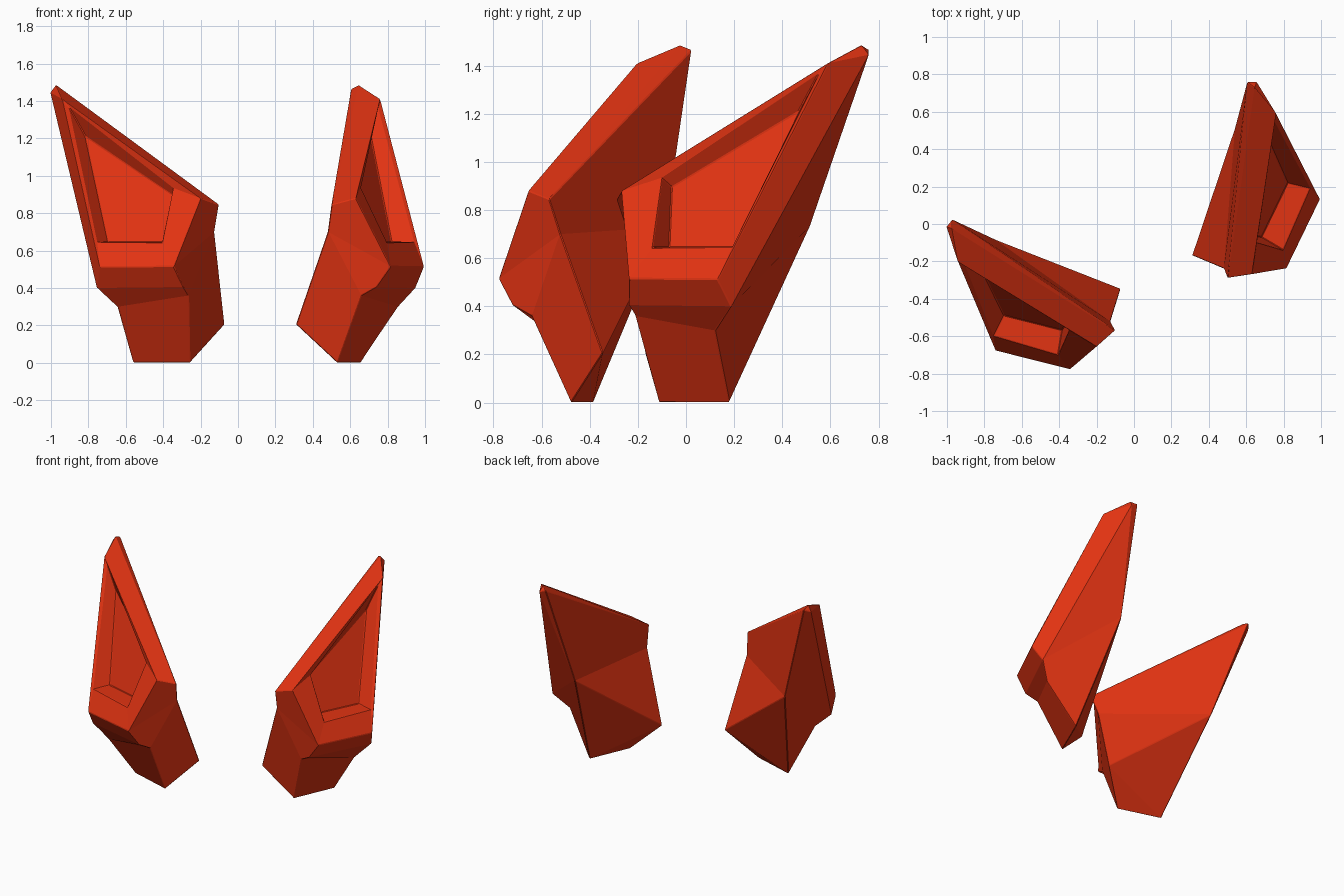
import bpy
import bmesh
from math import radians

if "Cube" in bpy.data.objects:
    bpy.data.objects.remove(bpy.data.objects["Cube"], do_unlink=True)

# Single glossy-red paint
red = bpy.data.materials.new("orange_red")
red.use_nodes = True
colour = (0.76, 0.033, 0.006, 1)
red.diffuse_color = colour
red.node_tree.nodes["Principled BSDF"].inputs["Base Color"].default_value = colour

# Named corners of one ear: outward, backward, up from the mirror plane
corners = {
    # front rim
    "rim_top": (.938, .213, 1.41), "rim_inner": (.458, -.509, .88),
    "rim_low": (.64, -.56, .515), "rim_outer": (.957, -.302, .512),
    # opening in the rim
    "open_top": (.912, .187, 1.37), "open_inner": (.553, -.368, .932),
    "open_low": (.663, -.462, .645), "open_outer": (.932, -.225, .645),
    # recessed floor
    "floor_top": (.841, .126, 1.21), "floor_inner": (.527, -.312, .895),
    "floor_low": (.587, -.351, .645), "floor_outer": (.836, -.148, .645),
    # tip and rear ridge
    "tip": (.892, .388, 1.485), "tip_outer": (.915, .411, 1.445),
    "tip_back": (.87, .433, 1.465), "spine": (.707, .238, .73),
    # inner side
    "shoulder": (.331, -.473, .845), "waist": (.334, -.42, .70),
    "heel": (.21, -.284, .205),
    # chin, neck and foot
    "chin_inner": (.568, -.53, .405), "chin_outer": (.94, -.231, .40),
    "neck_inner": (.509, -.469, .36), "neck_outer": (.824, -.253, .30),
    "foot_inner": (.434, -.324, 0), "foot_outer": (.67, -.114, 0),
}

# Panels of the closed shell, each listed by its corners
panels = [
    "rim_top rim_inner shoulder tip", "rim_top tip tip_outer",
    "tip tip_back tip_outer", "tip shoulder tip_back",
    "rim_top rim_outer chin_outer tip_outer",
    "tip_outer chin_outer spine", "tip_outer spine tip_back",
    "tip_back shoulder waist spine", "waist heel spine",
    "spine heel foot_outer", "foot_outer heel foot_inner",
    "spine foot_outer neck_outer chin_outer",
    "rim_low rim_outer chin_outer chin_inner",
    "chin_inner chin_outer neck_outer neck_inner",
    "neck_inner neck_outer foot_outer foot_inner",
    "waist neck_inner foot_inner heel",
    "rim_inner shoulder waist rim_low",
    "rim_low waist neck_inner chin_inner",
    "floor_top floor_inner floor_low floor_outer",
]

# Rim band and recess walls follow the same four sides
sides = ["top", "inner", "low", "outer"]
for i, a in enumerate(sides):
    b = sides[(i + 1) % len(sides)]
    for front, back in (("rim", "open"), ("open", "floor")):
        panels.append(f"{front}_{a} {front}_{b} {back}_{b} {back}_{a}")


def build_ear(name, side):
    """One hollow-fronted pointed ear; side mirrors it across the middle."""
    bm = bmesh.new()
    verts = {key: bm.verts.new((side * x, y, z))
             for key, (x, y, z) in corners.items()}
    for panel in panels:
        bm.faces.new([verts[key] for key in panel.split()])
    bmesh.ops.recalc_face_normals(bm, faces=bm.faces)
    mesh = bpy.data.meshes.new(name)
    bm.to_mesh(mesh)
    bm.free()
    mesh.materials.append(red)
    ear = bpy.data.objects.new(name, mesh)
    bpy.context.collection.objects.link(ear)
    # The pair is turned slightly about the vertical
    ear.rotation_euler.z = radians(25)
    # Softly worn edges
    bevel = ear.modifiers.new("soft_edges", "BEVEL")
    bevel.width = 0.004
    bevel.segments = 1
    bevel.limit_method = "ANGLE"
    bevel.angle_limit = radians(40)


for name, side in (("left_ear", 1), ("right_ear", -1)):
    build_ear(name, side)
